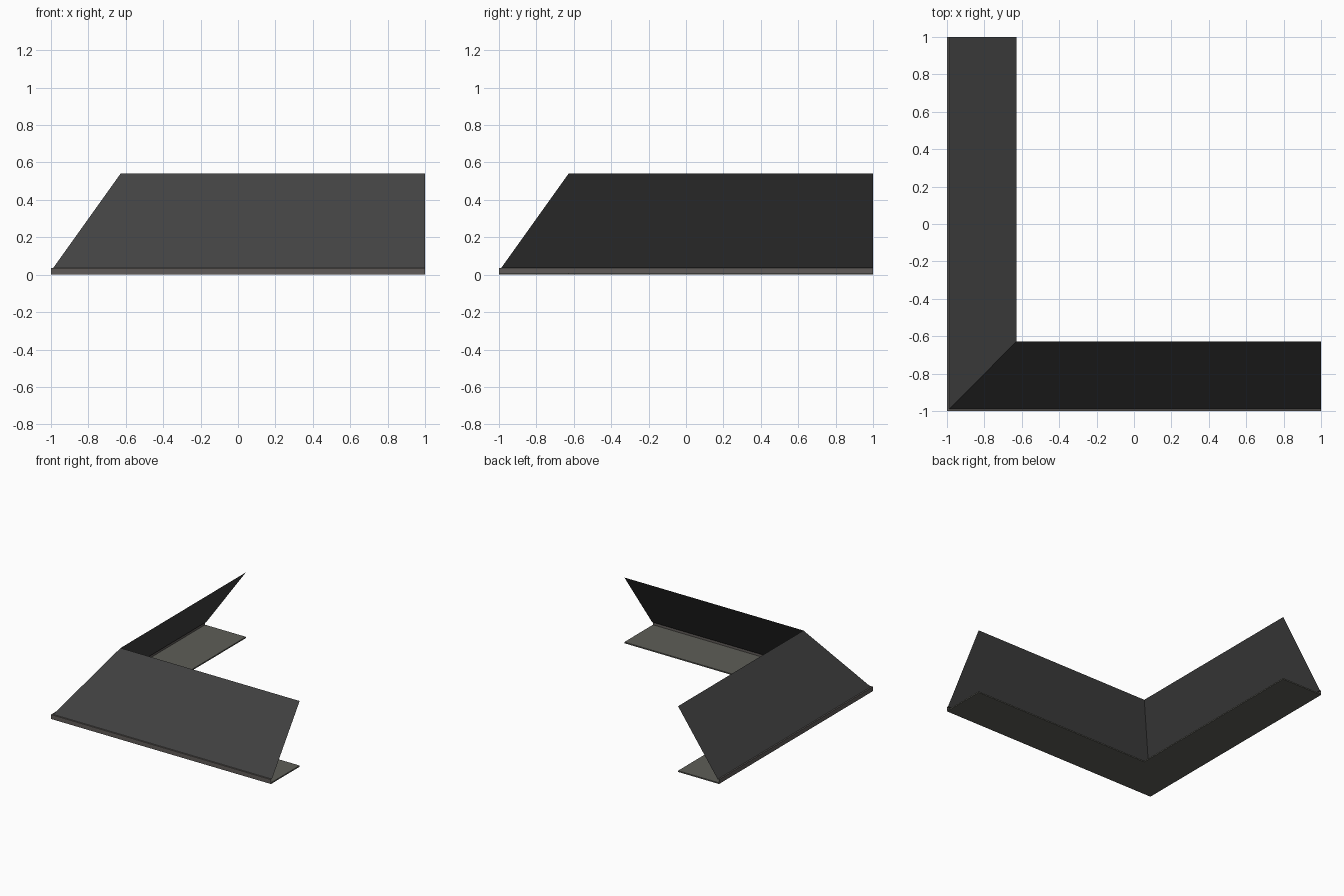
import bpy
import bmesh

if "Cube" in bpy.data.objects:
    bpy.data.objects.remove(bpy.data.objects["Cube"])


def material(name, rgb):
    m = bpy.data.materials.new(name)
    m.diffuse_color = (*rgb, 1)
    m.use_nodes = True
    m.node_tree.nodes["Principled BSDF"].inputs["Base Color"].default_value = m.diffuse_color
    return m


roof_mat = material("dark roof grey", (0.055, 0.055, 0.055))
fascia_mat = material("warm grey", (0.115, 0.105, 0.098))
soffit_mat = material("soffit grey", (0.11, 0.11, 0.095))


def mitred_sweep(name, profile, mat, closed=False):
    """Sweep a profile of (inset, height) around the mitred L-shaped corner."""
    bm = bmesh.new()
    rings = []
    for station in (
        lambda d: (1, -1 + d),
        lambda d: (-1 + d, -1 + d),
        lambda d: (-1 + d, 1),
    ):
        rings.append([bm.verts.new((*station(d), z)) for d, z in profile])
    n = len(profile)
    for a, b in zip(rings, rings[1:]):
        for i in range(n if closed else n - 1):
            j = (i + 1) % n
            bm.faces.new((a[i], a[j], b[j], b[i]))
    if closed:
        bm.faces.new(rings[0])
        bm.faces.new(rings[-1][::-1])
        bmesh.ops.recalc_face_normals(bm, faces=bm.faces)
    else:
        # Open sheets face outward / upward
        bm.normal_update()
        bmesh.ops.reverse_faces(
            bm, faces=[f for f in bm.faces
                       if f.normal.x + f.normal.y - f.normal.z > 0])
    mesh = bpy.data.meshes.new(name)
    bm.to_mesh(mesh)
    bm.free()
    mesh.materials.append(mat)
    obj = bpy.data.objects.new(name, mesh)
    bpy.context.collection.objects.link(obj)
    return obj


# Sloped roof sheet, hipped at the outer corner
mitred_sweep("roof_slope", [(0.012, 0.036), (0.372, 0.54)], roof_mat)
# Eave board with a narrow top lip
mitred_sweep("fascia", [(0, 0), (0, 0.036), (0.012, 0.036)], fascia_mat)
# Thin flat underside panel
mitred_sweep("soffit", [(0.001, 0), (0.372, 0), (0.372, 0.01), (0.001, 0.01)],
             soffit_mat, closed=True)
